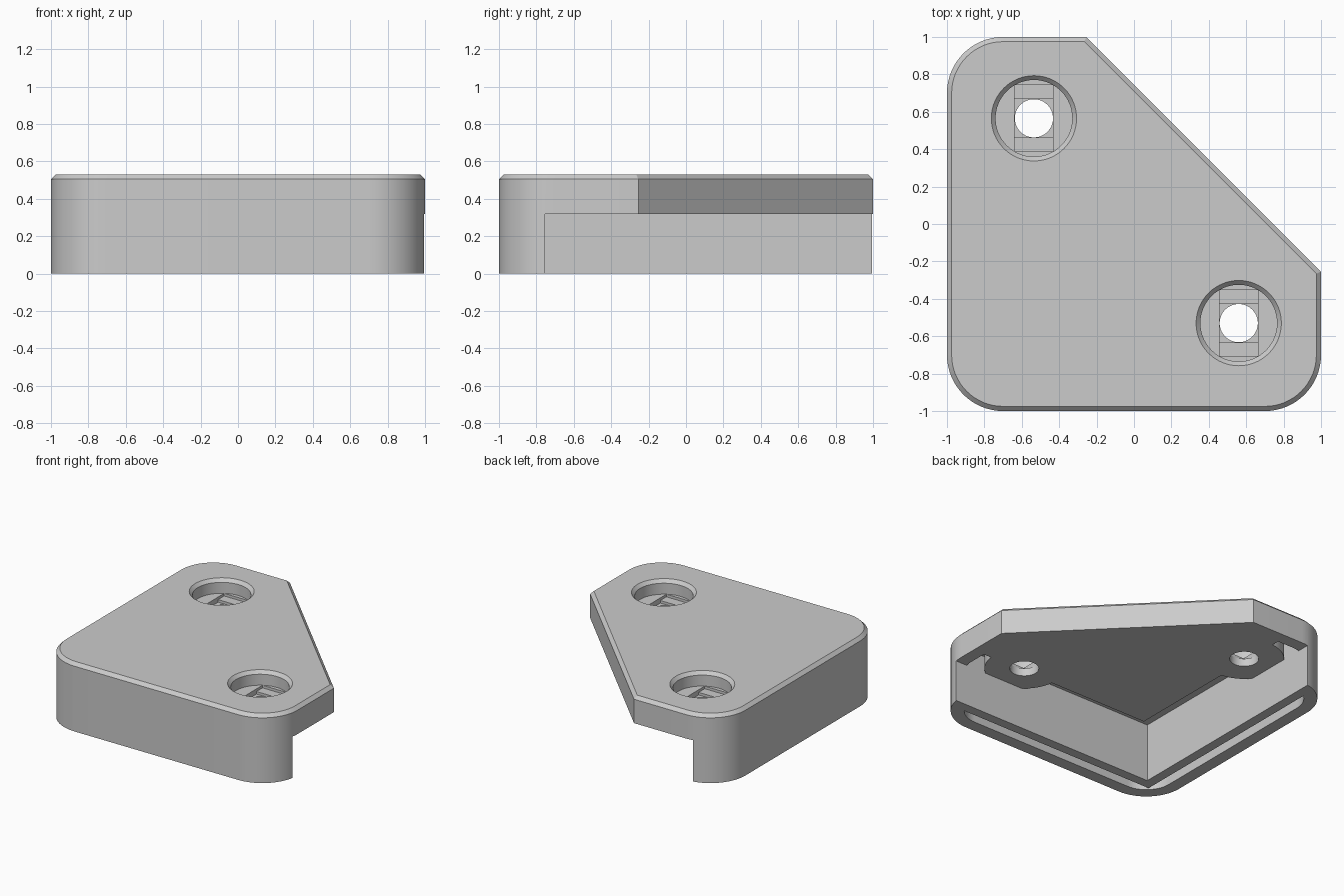
import bpy, bmesh
from math import sin, cos, pi, sqrt

cube = bpy.data.objects.get("Cube")
if cube:
    bpy.data.objects.remove(cube, do_unlink=True)

TOP, EDGE, LEDGE, CEILING = 0.53, 0.505, 0.32, 0.45
WALL, SLOT, PANEL, RIM = -0.755, -0.83, -0.56, 0.095
HOLES = [(-0.535, 0.565), (0.56, -0.53)]


def loft(name, rings):
    """Closed solid through a stack of (outline, height) rings."""
    bm = bmesh.new()
    loops = [[bm.verts.new((x, y, z)) for x, y in pts] for pts, z in rings]
    n = len(loops[0])
    for a, b in zip(loops, loops[1:]):
        for i in range(n):
            j = (i + 1) % n
            bm.faces.new((a[i], a[j], b[j], b[i]))
    bm.faces.new(loops[0][::-1])
    bm.faces.new(loops[-1])
    bmesh.ops.recalc_face_normals(bm, faces=bm.faces)
    mesh = bpy.data.meshes.new(name)
    bm.to_mesh(mesh)
    bm.free()
    obj = bpy.data.objects.new(name, mesh)
    bpy.context.collection.objects.link(obj)
    return obj


def outline(inset=0.0, steps=16):
    """Square with three round corners and one cut off diagonally."""
    side, r, pts = 1 - inset, 0.3 - inset, []
    for cx, cy, start in ((-0.7, 0.7, pi / 2), (-0.7, -0.7, pi), (0.7, -0.7, 1.5 * pi)):
        for k in range(steps + 1):
            a = start + k / steps * pi / 2
            pts.append((cx + r * cos(a), cy + r * sin(a)))
    cut = 0.745 - inset * sqrt(2) - side
    return pts + [(side, cut), (cut, side)]


def circle(c, r, n=64):
    return [(c[0] + r * cos(2 * pi * k / n), c[1] + r * sin(2 * pi * k / n)) for k in range(n)]


def rect(x0, x1, y0, y1):
    return [(x0, y0), (x1, y0), (x1, y1), (x0, y1)]


def prism(name, pts, z0, z1):
    return loft(name, [(pts, z0), (pts, z1)])


def combine(target, tool, operation="DIFFERENCE"):
    """Apply a boolean and discard the tool."""
    mod = target.modifiers.new("cut", "BOOLEAN")
    mod.operation, mod.solver, mod.object = operation, "EXACT", tool
    bpy.context.view_layer.objects.active = target
    bpy.ops.object.modifier_apply(modifier=mod.name)
    bpy.data.objects.remove(tool, do_unlink=True)


# Solid block with a bevelled top edge
body = loft("corner_bracket", [(outline(), 0), (outline(), EDGE), (outline(0.025), TOP)])

# Open space under the plate, leaving an L-shaped wall
combine(body, prism("notch", rect(WALL, 2, WALL, 2), -0.1, LEDGE))

# L-shaped slot in the underside of the wall
slot = prism("slot", outline(RIM), -0.1, CEILING)
combine(slot, prism("slot_core", rect(SLOT, 2, SLOT, 2), -1, 1))
combine(body, slot)

# Groove beside the wall, interrupted by round screw bosses
groove = prism("groove", outline(RIM), 0.2, CEILING)
combine(groove, prism("groove_area", rect(WALL, 2, WALL, 2), -1, 1), "INTERSECT")
combine(groove, prism("panel", rect(PANEL, 2, PANEL, 2), -1, 1))
for c in HOLES:
    combine(groove, prism("boss", circle(c, 0.28), -1, 1))
combine(body, groove)

# Screw holes: bevelled counterbore, bridging steps and shaft
for c in HOLES:
    x, y = c
    bore = [(0.205, 0.42), (0.205, EDGE), (0.228, TOP), (0.228, 0.6)]
    combine(body, loft("counterbore", [(circle(c, r), z) for r, z in bore]))
    combine(body, prism("step", rect(x - 0.103, x + 0.103, y - 0.177, y + 0.177), 0.4, 0.45))
    combine(body, prism("square_step", rect(x - 0.103, x + 0.103, y - 0.103, y + 0.103), 0.38, 0.45))
    combine(body, prism("shaft", circle(c, 0.102), 0.2, 0.45))

# Plain grey plastic
grey = bpy.data.materials.new("grey_plastic")
grey.use_nodes = True
color = (0.6, 0.6, 0.6, 1)
grey.diffuse_color = color
grey.node_tree.nodes["Principled BSDF"].inputs["Base Color"].default_value = color
body.data.materials.clear()
body.data.materials.append(grey)

for o in bpy.context.selected_objects:
    o.select_set(False)
body.select_set(True)
bpy.context.view_layer.objects.active = body
bpy.ops.object.shade_smooth_by_angle(angle=pi / 6)
